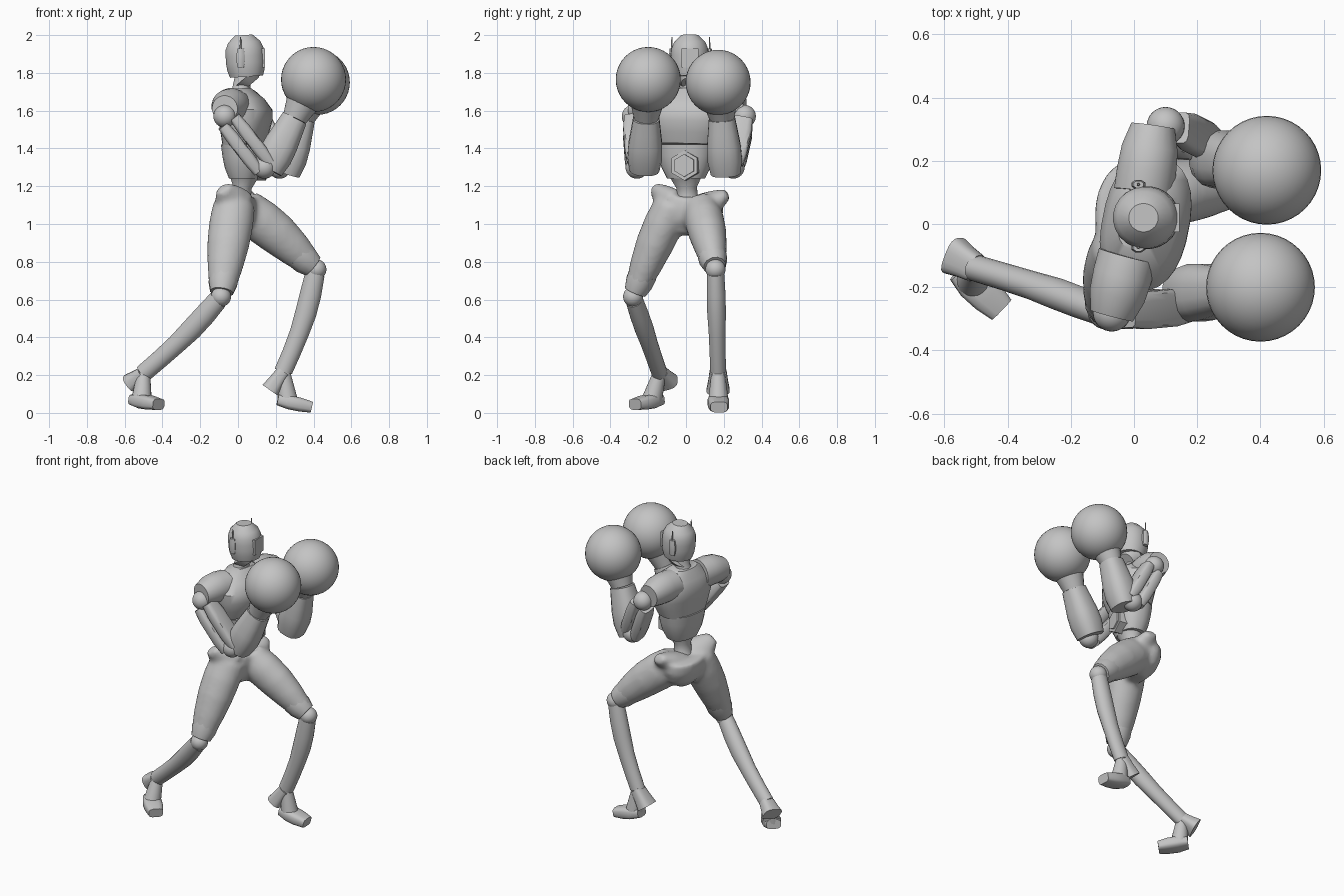
import bpy, bmesh, math
from mathutils import Vector, Matrix

if "Cube" in bpy.data.objects:
    bpy.data.objects.remove(bpy.data.objects["Cube"])

grey = bpy.data.materials.new("plain_grey")
grey.use_nodes = True
grey.diffuse_color = (0.55, 0.55, 0.55, 1)
grey.node_tree.nodes["Principled BSDF"].inputs["Base Color"].default_value = grey.diffuse_color

ACROSS = Vector((0, 1, 0))
UP = Vector((0, 0, 1))
LATERAL = Vector((.2, 1, 0)).normalized()    # shoulder line of the twisted torso
FORWARD = LATERAL.cross(UP)


def finish(name, mesh, angle=40):
    bmesh.ops.recalc_face_normals(mesh, faces=mesh.faces)
    data = bpy.data.meshes.new(name)
    mesh.to_mesh(data)
    mesh.free()
    data.materials.append(grey)
    part = bpy.data.objects.new(name, data)
    bpy.context.collection.objects.link(part)
    bpy.ops.object.select_all(action="DESELECT")
    part.select_set(True)
    bpy.context.view_layer.objects.active = part
    bpy.ops.object.shade_smooth_by_angle(angle=math.radians(angle))
    return part


def add_limb(mesh, start, end, widths, depth=1, side=ACROSS, bend=Vector(), sides=20, power=2):
    """Skin evenly spaced rounded rings of the given half widths from start to end."""
    start, end = Vector(start), Vector(end)
    along = (end - start).normalized()
    u = (side - along * side.dot(along)).normalized()
    v = along.cross(u) * depth
    rings = []
    for i, width in enumerate(widths):
        t = i / (len(widths) - 1)
        centre = start.lerp(end, t) + bend * math.sin(math.pi * t)
        ring = []
        for k in range(sides):
            turn = math.tau * (k + .5) / sides
            p, q = (math.copysign(abs(w) ** (2 / power), w) for w in (math.cos(turn), math.sin(turn)))
            ring.append(mesh.verts.new(centre + (u * p + v * q) * width))
        rings.append(ring)
    for low, high in zip(rings, rings[1:]):
        for k in range(sides):
            mesh.faces.new((low[k - 1], low[k], high[k], high[k - 1]))
    mesh.faces.new(rings[0])
    mesh.faces.new(rings[-1])


def limb(name, *args, **options):
    mesh = bmesh.new()
    add_limb(mesh, *args, **options)
    return finish(name, mesh)


def ball(name, centre, radius, segments=32):
    mesh = bmesh.new()
    bmesh.ops.create_uvsphere(mesh, u_segments=segments, v_segments=segments // 2,
                              radius=radius, matrix=Matrix.Translation(centre))
    return finish(name, mesh, angle=60)


def box(name, centre, size):
    mesh = bmesh.new()
    place = Matrix.Translation(centre) @ Matrix.Diagonal((*size, 1))
    bmesh.ops.create_cube(mesh, size=1, matrix=place)
    return finish(name, mesh)


# Head, jaw, visor and neck
head_base, head_top = Vector((.045, .02, 1.78)), Vector((.03, .02, 2))
limb("skull", head_base, head_top, (.085, .096, .1, .1, .098, .083, .045), depth=1.04, sides=24)
limb("jaw", head_base, (.075, .02, 1.745), (.083, .065, .045), depth=1.04, sides=24)
face = head_base.lerp(head_top, .45)
box("visor", face + Vector((.09, 0, 0)), (.03, .09, .1))
limb("neck", (.01, .01, 1.67), (.03, .02, 1.8), (.06, .048, .045, .045))

# Ear pieces with antennae
for label, sign in (("right", -1), ("left", 1)):
    ear = face + ACROSS * .1 * sign - FORWARD * .025
    limb(label + "_ear_piece", ear - UP * .05, ear + UP * .05, (.012, .016, .016, .012),
         depth=1.5, sides=8)
    limb(label + "_antenna", ear, ear + UP * .11, (.007, .003), sides=6)

# Torso: chest, abdomen, belly plate and waist
limb("chest", (.03, 0, 1.42), (.01, .01, 1.715), (.165, .19, .21, .215, .17, .09),
     depth=.64, side=LATERAL, bend=FORWARD * .02, sides=28, power=2.4)
limb("abdomen", (.03, 0, 1.24), (.03, 0, 1.42), (.1, .13, .145, .155),
     depth=.75, side=LATERAL, sides=24, power=2.4)
belly = Vector((.03, .015, 1.31))
for name, radius, reach in (("belly_plate", .08, .12), ("belly_boss", .06, .13)):
    limb(name, belly, belly + FORWARD * reach, (radius, radius), side=LATERAL, sides=6)
limb("waist", (.01, .01, 1.08), (.03, 0, 1.25), (.09, .058, .055, .085), depth=.9)

# Joint positions of the pose
pose = {
    "right": dict(
        collar=(-.02, -.1, 1.62), sleeve=(-.07, -.29, 1.61),
        shoulder=(-.07, -.28, 1.57), elbow=(.14, -.26, 1.3),
        forearm=(.16, -.22, 1.29), wrist=(.3, -.21, 1.56), glove=(.4, -.2, 1.765),
        hip=(-.02, -.07, 1.1), hip_point=(-.08, -.17, 1.19), knee=(-.09, -.28, .615),
        ankle=(-.5, -.14, .21), heel=(-.57, -.1, .16),
        instep=(-.55, -.145, .07), toe=(-.42, -.27, .045)),
    "left": dict(
        collar=(.03, .1, 1.62), sleeve=(.06, .31, 1.61),
        shoulder=(.1, .31, 1.57), elbow=(.22, .25, 1.3),
        forearm=(.25, .21, 1.27), wrist=(.34, .19, 1.56), glove=(.42, .17, 1.75),
        hip=(.03, .08, 1.08), hip_point=(.05, .22, 1.16), knee=(.415, .156, .76),
        ankle=(.24, .17, .22), heel=(.17, .17, .12),
        instep=(.21, .17, .07), toe=(.39, .175, .03)),
}

# Trousers start with the hips; the thighs are added below
trousers = bmesh.new()
add_limb(trousers, (0, .015, .94), (-.015, .03, 1.135), (.07, .15, .175, .17), depth=.65)

for label, joints in pose.items():
    at = {joint: Vector(place) for joint, place in joints.items()}

    # Sleeve and shoulder ball
    limb(label + "_sleeve", at["collar"], at["sleeve"], (.095, .095, .09, .07),
         side=FORWARD, bend=UP * .01)
    ball(label + "_shoulder_ball", at["shoulder"], .06)

    # Upper arm: two armour halves with a groove between them
    top = at["shoulder"].lerp(at["elbow"], .1)
    groove = ACROSS.cross(at["elbow"] - top).normalized() * .038
    for half, shift in (("front", groove), ("back", -groove)):
        limb(f"{label}_upper_arm_{half}", top + shift, at["elbow"] + shift,
             (.05, .06, .06, .06, .05), depth=.6, sides=12, power=4)
    ball(label + "_elbow_ball", at["elbow"], .06)

    # Forearm, cuff and glove
    limb(label + "_forearm", at["forearm"], at["wrist"], (.08, .093, .09, .08, .07),
         depth=1, sides=16, power=2.6)
    limb(label + "_cuff", at["wrist"], at["wrist"].lerp(at["glove"], .5), (.066, .08, .096))
    ball(label + "_glove", at["glove"], .172, segments=40)

    # Thigh and hip point
    add_limb(trousers, at["hip"], at["hip"].lerp(at["knee"], .92), (.1, .105, .1, .085, .062),
             depth=1.12, bend=UP * .015)
    add_limb(trousers, at["hip"], at["hip_point"], (.08, .06, .03), depth=1.4)

    # Knee guard and ball
    limb(label + "_knee_guard", at["hip"].lerp(at["knee"], .75), at["hip"].lerp(at["knee"], .95),
         (.077, .075, .06), depth=1.05, sides=12)
    ball(label + "_knee_ball", at["knee"], .053)

    # Shin flaring into the heel
    limb(label + "_shin", at["knee"].lerp(at["ankle"], .04), at["ankle"],
         (.046, .05, .05, .045, .043, .042), depth=1.15, bend=Vector((.02, 0, 0)))
    limb(label + "_heel", at["ankle"], at["heel"], (.045, .052, .062), depth=.8, power=3)

    # Foot with its ankle stem
    stride = at["toe"] - at["instep"]
    across_foot = UP.cross(stride).normalized()
    limb(label + "_ankle", at["ankle"], at["instep"].lerp(at["toe"], .3), (.035, .045, .055),
         side=across_foot)
    limb(label + "_foot", at["instep"], at["toe"], (.045, .058, .056, .045),
         depth=.66, side=across_foot, sides=12, power=3.5)

# Fuse hips and thighs into one soft skin
legs = finish("trousers", trousers, angle=180)
fuse = legs.modifiers.new("fuse", "REMESH")
fuse.mode = "VOXEL"
fuse.voxel_size = .014
fuse.use_smooth_shade = True
soften = legs.modifiers.new("soften", "SMOOTH")
soften.iterations = 8
